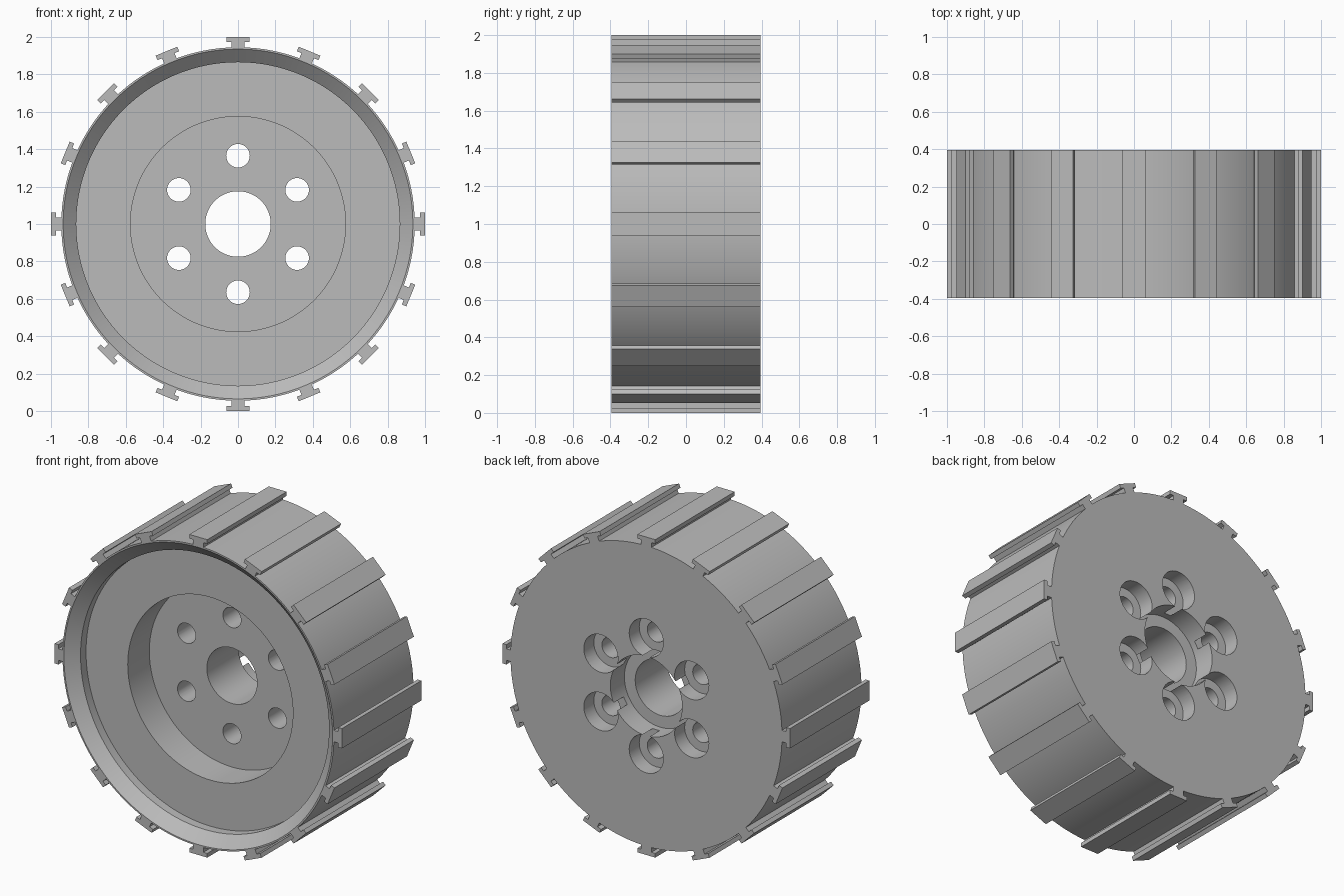
import bpy
import bmesh
from math import cos, sin, pi, radians
from mathutils import Matrix, Vector

cube = bpy.data.objects.get("Cube")
if cube:
    bpy.data.objects.remove(cube, do_unlink=True)

HALF = 0.395          # half of the wheel width
CENTRE = Vector((0, 0, 1))

grey = bpy.data.materials.new("plain grey")
grey.use_nodes = True
GREY = (0.5, 0.5, 0.5, 1)
grey.diffuse_color = GREY
grey.node_tree.nodes["Principled BSDF"].inputs["Base Color"].default_value = GREY


def finish(bm, name):
    bmesh.ops.recalc_face_normals(bm, faces=bm.faces)
    mesh = bpy.data.meshes.new(name)
    bm.to_mesh(mesh)
    bm.free()
    mesh.materials.append(grey)
    obj = bpy.data.objects.new(name, mesh)
    bpy.context.collection.objects.link(obj)
    return obj


def activate(obj):
    bpy.ops.object.select_all(action='DESELECT')
    obj.select_set(True)
    bpy.context.view_layer.objects.active = obj


def lathe(name, profile, segments, centre, capped=False):
    """Turn a list of (radius, y) points around a y axis through centre."""
    bm = bmesh.new()
    rings = []
    for i in range(segments):
        a = 2 * pi * i / segments
        rings.append([bm.verts.new(centre + Vector((r * sin(a), y, r * cos(a))))
                      for r, y in profile])
    n = len(profile)
    for i in range(segments):
        a, b = rings[i], rings[(i + 1) % segments]
        for j in range(n - 1 if capped else n):
            k = (j + 1) % n
            bm.faces.new((a[j], a[k], b[k], b[j]))
    if capped:
        bm.faces.new([ring[0] for ring in rings])
        bm.faces.new([ring[-1] for ring in rings])
    return finish(bm, name)


# Wheel body: chamfered front rim, shallow dish, deep recess and stepped bore
hub = lathe("wheel_body", [
    (0.945, -HALF), (0.935, -HALF),
    (0.865, -0.33), (0.865, -0.275),
    (0.575, -0.275), (0.575, -0.06),
    (0.175, -0.06), (0.175, 0.255),
    (0.25, 0.255), (0.25, HALF), (0.945, HALF),
], 128, CENTRE)

# Bolt holes, counterbored from the back
for i in range(6):
    a = radians(60 * i)
    spot = CENTRE + 0.365 * Vector((sin(a), 0, cos(a)))
    cutter = lathe("bolt_hole_cutter", [
        (0.063, -0.2), (0.063, 0.295), (0.119, 0.295), (0.119, 0.5),
    ], 40, spot, capped=True)
    cutter.hide_render = True
    cut = hub.modifiers.new("bolt_hole", 'BOOLEAN')
    cut.operation = 'DIFFERENCE'
    cut.solver = 'EXACT'
    cut.object = cutter
    activate(hub)
    bpy.ops.object.modifier_apply(modifier=cut.name)
    bpy.data.objects.remove(cutter, do_unlink=True)

activate(hub)
bpy.ops.object.shade_smooth_by_angle(angle=radians(25))

# Tread bars: T-shaped section run across the full width
half_section = [(0.036, 0.942), (0.036, 0.974), (0.0625, 0.974), (0.0625, 1.0)]
section = half_section + [(-x, z) for x, z in reversed(half_section)]
for i in range(16):
    bm = bmesh.new()
    face = bm.faces.new([bm.verts.new((x, -HALF, z)) for x, z in section])
    moved = bmesh.ops.extrude_face_region(bm, geom=[face])["geom"]
    bmesh.ops.translate(bm, vec=(0, 2 * HALF, 0),
                        verts=[g for g in moved if isinstance(g, bmesh.types.BMVert)])
    turn = Matrix.Translation(CENTRE) @ Matrix.Rotation(2 * pi * i / 16, 4, 'Y')
    bmesh.ops.transform(bm, matrix=turn, verts=bm.verts)
    finish(bm, f"tread_bar_{i + 1}")
